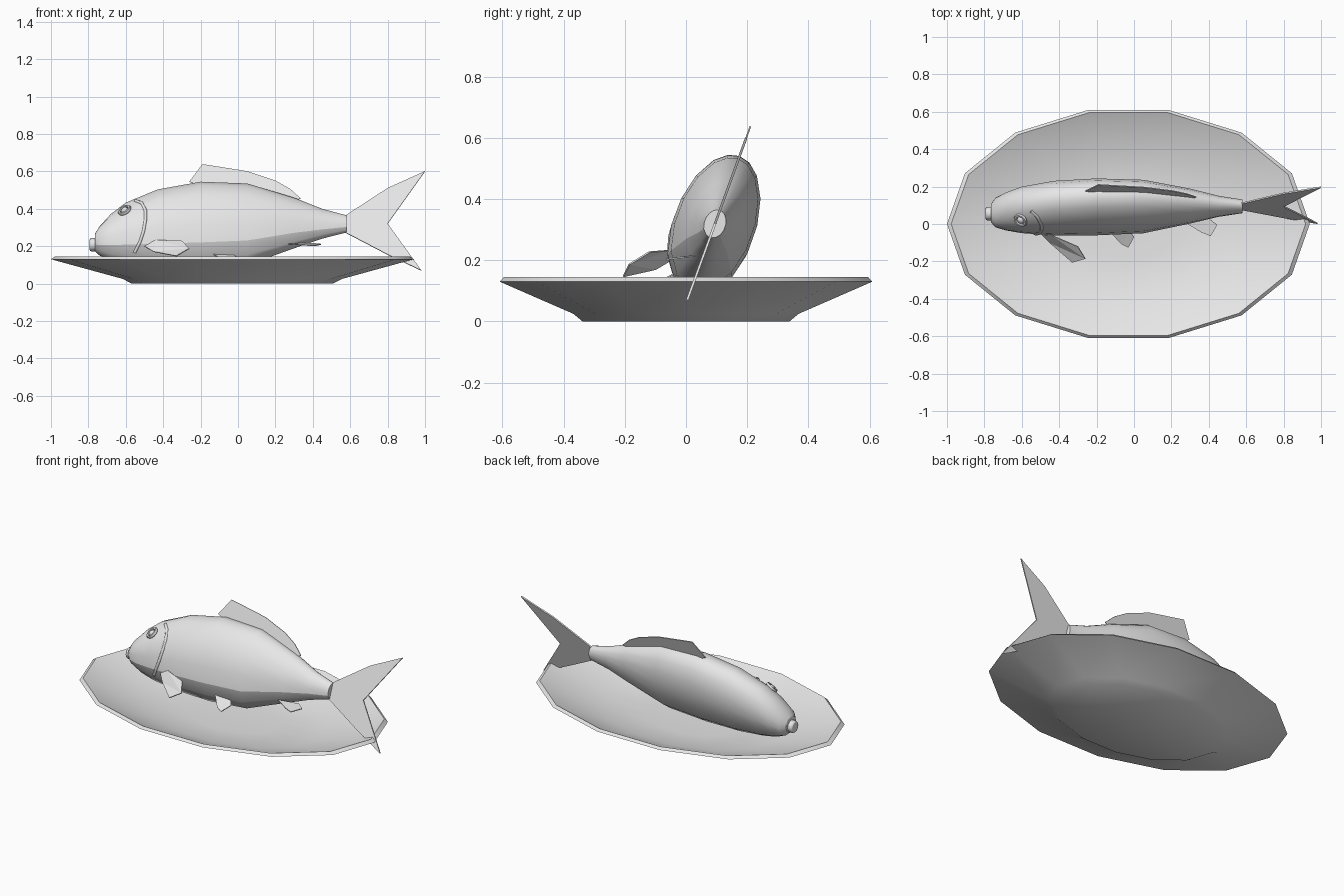
import bpy, bmesh, math
from mathutils import Vector
from mathutils.bvhtree import BVHTree

old = bpy.data.objects.get("Cube")
if old:
    bpy.data.objects.remove(old, do_unlink=True)

grey = bpy.data.materials.new("plain_grey")
grey.use_nodes = True
grey.diffuse_color = (0.8, 0.8, 0.8, 1)
grey.node_tree.nodes["Principled BSDF"].inputs["Base Color"].default_value = (0.8, 0.8, 0.8, 1)

# The fish leans back: lean() maps sideways / upward body offsets to the world
TILT = math.radians(20)
AXIS_Y, AXIS_Z = 0.095, 0.32


def lean(x, side, up):
    c, s = math.cos(TILT), math.sin(TILT)
    return Vector((x, AXIS_Y + side * c + up * s, AXIS_Z - side * s + up * c))


def in_plane(x, z):
    return lean(x, 0, (z - AXIS_Z) / math.cos(TILT))


def make_object(name, bm):
    bmesh.ops.recalc_face_normals(bm, faces=bm.faces)
    mesh = bpy.data.meshes.new(name)
    bm.to_mesh(mesh)
    bm.free()
    obj = bpy.data.objects.new(name, mesh)
    bpy.context.collection.objects.link(obj)
    mesh.materials.append(grey)
    return obj


def smooth(obj, degrees=35):
    bpy.ops.object.select_all(action='DESELECT')
    obj.select_set(True)
    bpy.context.view_layer.objects.active = obj
    bpy.ops.object.shade_smooth_by_angle(angle=math.radians(degrees))


def loft(bm, rings):
    """Skin a list of closed point rings and cap both ends."""
    loops = [[bm.verts.new(p) for p in ring] for ring in rings]
    n = len(loops[0])
    for a, b in zip(loops, loops[1:]):
        for i in range(n):
            j = (i + 1) % n
            bm.faces.new((a[i], a[j], b[j], b[i]))
    caps = [bm.faces.new(loops[0]), bm.faces.new(loops[-1])]
    return loops, caps


def fin(name, points, thickness=0.005):
    bm = bmesh.new()
    face = bm.faces.new([bm.verts.new(p) for p in points])
    bmesh.ops.triangulate(bm, faces=[face], ngon_method='EAR_CLIP')
    obj = make_object(name, bm)
    mod = obj.modifiers.new("thickness", 'SOLIDIFY')
    mod.thickness = thickness
    mod.offset = 0
    return obj


# Oval plate: 14-sided profile rings from the underside out and back inside
SIDES = 14
profile = [(0.555, 0), (0.605, 0.025), (1, 0.13), (0.977, 0.145),
           (0.93, 0.13), (0.6, 0.045), (0.3, 0.032)]
rings = []
for r, z in profile:
    rings.append([(-0.03 + 0.97 * r * math.cos(k * math.tau / SIDES),
                   0.625 * r * math.sin(k * math.tau / SIDES), z) for k in range(SIDES)])
bm = bmesh.new()
loft(bm, rings)
smooth(make_object("plate", bm), 40)

# Fish body: x, top, bottom and half width at each station
stations = [(-0.765, -0.06, -0.155, 0.05), (-0.74, -0.02, -0.18, 0.08),
            (-0.68, 0.05, -0.21, 0.1), (-0.6, 0.115, -0.23, 0.117),
            (-0.43, 0.19, -0.25, 0.133), (-0.2, 0.235, -0.255, 0.135),
            (0.05, 0.225, -0.235, 0.127), (0.3, 0.145, -0.14, 0.085),
            (0.45, 0.083, -0.085, 0.052), (0.58, 0.046, -0.05, 0.035)]
half = [(math.cos(math.radians(a)), math.sin(math.radians(a)))
        for a in (-34, -10, 12, 34, 56, 74)]
half = [(0.48, -0.84)] + half
section = [(0, -1)] + half + [(0, 1)] + [(-u, v) for u, v in reversed(half)]
rings = []
for x, top, bottom, w in stations:
    mid, h = (top + bottom) / 2, (top - bottom) / 2
    rings.append([lean(x, w * u, mid + h * v) for u, v in section])
bm = bmesh.new()
loops, caps = loft(bm, rings)
for f in bm.faces:
    f.smooth = True
# keep the belly edges and the end caps crisp
for a, b in zip(loops, loops[1:]):
    for i in (2, len(section) - 2):
        bm.edges.get((a[i], b[i])).smooth = False
for cap in caps:
    cap.smooth = False
    for e in cap.edges:
        e.smooth = False
bmesh.ops.recalc_face_normals(bm, faces=bm.faces)
skin = BVHTree.FromBMesh(bm)
make_object("fish_body", bm)


def on_skin(x, z):
    point, normal, _, _ = skin.ray_cast(Vector((x, -1, z)), Vector((0, 1, 0)))
    return point, normal


# Round mouth
bpy.ops.mesh.primitive_cylinder_add(vertices=12, radius=0.036, depth=0.05,
                                    location=(-0.768, 0.056, 0.208),
                                    rotation=(0, math.pi / 2, 0))
mouth = bpy.context.object
mouth.name = "mouth"
mouth.data.materials.append(grey)
bevel = mouth.modifiers.new("rounded_lip", 'BEVEL')
bevel.width = 0.008
bevel.segments = 2
smooth(mouth)

# Eye: a rim ring around a shallow dome, on the upward side of the head
spot, normal = on_skin(-0.605, 0.39)
turn = normal.to_track_quat('Z', 'Y').to_euler()
bpy.ops.mesh.primitive_torus_add(major_radius=0.03, minor_radius=0.009, major_segments=14,
                                 minor_segments=6, location=spot + normal * 0.004, rotation=turn)
rim = bpy.context.object
rim.name = "eye_rim"
bpy.ops.mesh.primitive_uv_sphere_add(segments=12, ring_count=8, radius=0.02,
                                     location=spot + normal * 0.003, rotation=turn)
ball = bpy.context.object
ball.name = "eye_ball"
ball.scale.z = 0.7
for obj in (rim, ball):
    obj.data.materials.append(grey)
    smooth(obj, 60)

# Gill ridge following the skin behind the head
path = [(-0.55, 0.443), (-0.515, 0.43), (-0.495, 0.39), (-0.495, 0.34),
        (-0.505, 0.28), (-0.525, 0.22), (-0.553, 0.165)]
curve = bpy.data.curves.new("gill_ridge", 'CURVE')
curve.dimensions = '3D'
curve.bevel_depth = 0.009
curve.bevel_resolution = 1
curve.use_fill_caps = True
spline = curve.splines.new('POLY')
spline.points.add(len(path) - 1)
for p, (x, z) in zip(spline.points, path):
    p.co = (*on_skin(x, z)[0], 1)
curve.materials.append(grey)
bpy.context.collection.objects.link(bpy.data.objects.new("gill_ridge", curve))

# Fins lying in the fish's leaning middle plane
fin("tail_fin", [in_plane(*p) for p in
    [(0.57, 0.36), (0.8, 0.51), (1, 0.6), (0.8, 0.32), (0.98, 0.07),
     (0.8, 0.155), (0.57, 0.275)]], 0.008)
fin("dorsal_fin", [in_plane(*p) for p in
    [(-0.26, 0.545), (-0.19, 0.638), (0.05, 0.6), (0.2, 0.55), (0.28, 0.505),
     (0.335, 0.455), (0.3, 0.44), (0.05, 0.51), (-0.2, 0.52)]])

# Paired fins on the upward side
fin("pectoral_fin", [(-0.5, -0.05, 0.2), (-0.44, -0.06, 0.232), (-0.3, -0.12, 0.227),
                     (-0.26, -0.185, 0.187), (-0.33, -0.205, 0.147), (-0.45, -0.1, 0.17)])
fin("pelvic_fin", [(-0.13, -0.04, 0.155), (-0.02, -0.04, 0.15), (0, -0.07, 0.135),
                   (-0.03, -0.125, 0.11), (-0.07, -0.105, 0.12)])
fin("anal_fin", [(0.27, 0.01, 0.212), (0.4, 0.03, 0.215), (0.445, -0.005, 0.21),
                 (0.41, -0.065, 0.203), (0.36, -0.045, 0.205)])
